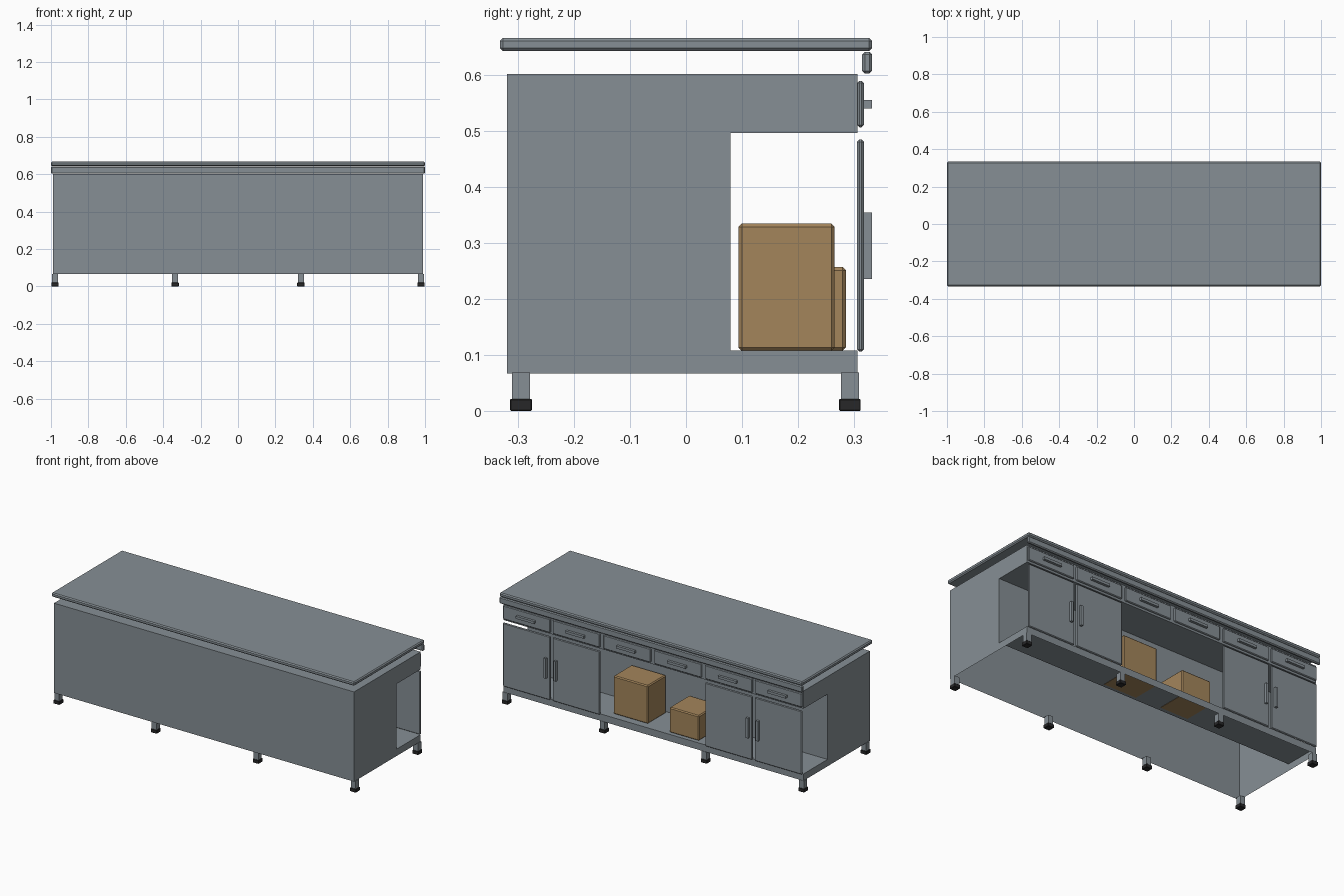
import bpy
import bmesh
from mathutils import Vector

if "Cube" in bpy.data.objects:
    bpy.data.objects.remove(bpy.data.objects["Cube"])


def material(name, rgb):
    m = bpy.data.materials.new(name)
    m.diffuse_color = (*rgb, 1)
    m.use_nodes = True
    m.node_tree.nodes["Principled BSDF"].inputs["Base Color"].default_value = m.diffuse_color
    return m


GREY = material("painted_grey", (0.24, 0.275, 0.30))
BLACK = material("black_rubber", (0.02, 0.02, 0.021))
BROWN = material("cardboard_brown", (0.37, 0.235, 0.105))


def finish(bm, name, mat):
    mesh = bpy.data.meshes.new(name)
    bm.to_mesh(mesh)
    bm.free()
    mesh.materials.append(mat)
    ob = bpy.data.objects.new(name, mesh)
    bpy.context.collection.objects.link(ob)
    return ob


def box(name, x, y, z, mat=GREY, bevel=0.0):
    """Box from (min, max) ranges, with an optional single chamfer."""
    bm = bmesh.new()
    bmesh.ops.create_cube(bm, size=1)
    lo, hi = Vector((x[0], y[0], z[0])), Vector((x[1], y[1], z[1]))
    for v in bm.verts:
        v.co = (lo + hi) / 2 + v.co * (hi - lo)
    if bevel:
        bmesh.ops.bevel(bm, geom=bm.edges[:], offset=bevel, segments=1,
                        affect='EDGES', profile=0.5)
    return finish(bm, name, mat)


def span(c, w):
    return (c - w / 2, c + w / 2)


# cabinet body: C-shaped profile run along x, open underneath
profile = [(-0.32, 0.067), (0.307, 0.067), (0.307, 0.108), (0.08, 0.108),
           (0.08, 0.497), (0.307, 0.497), (0.307, 0.602), (-0.32, 0.602)]
bm = bmesh.new()
cap = bm.faces.new([bm.verts.new((-0.99, y, z)) for y, z in profile])
ext = bmesh.ops.extrude_face_region(bm, geom=[cap], use_keep_orig=True)
for v in [g for g in ext["geom"] if isinstance(g, bmesh.types.BMVert)]:
    v.co.x = 0.99
bmesh.ops.recalc_face_normals(bm, faces=bm.faces[:])
underside = [f for f in bm.faces if all(v.co.z < 0.07 for v in f.verts)]
bmesh.ops.delete(bm, geom=underside, context='FACES')
finish(bm, "cabinet_body", GREY)

# worktop and the rail under its working edge
box("worktop", (-1, 1), (-0.333, 0.333), (0.643, 0.667), bevel=0.006)
box("worktop_rail", (-1, 1), (0.315, 0.333), (0.603, 0.642), bevel=0.005)

# legs with rubber feet
for x in (-0.978, -0.336, 0.336, 0.978):
    for y in (-0.295, 0.293):
        box("leg", span(x, 0.032), span(y, 0.032), (0.015, 0.068))
        box("foot", span(x, 0.039), span(y, 0.039), (0, 0.021), BLACK, 0.0015)

# drawers in six columns, doors under the outer two on each side
for s in (-1, 1):
    for i, c in enumerate((0.168, 0.503, 0.831)):
        x = s * c
        box("drawer_front", span(x, 0.312), (0.306, 0.318), (0.507, 0.590), bevel=0.004)
        box("drawer_handle", span(x, 0.12), (0.317, 0.333), (0.541, 0.556))
        if i > 0:
            hx = s * (0.667 + (0.033 if i == 2 else -0.033))
            box("door", span(x, 0.312), (0.306, 0.318), (0.106, 0.485), bevel=0.004)
            box("door_handle", span(hx, 0.015), (0.317, 0.333), (0.236, 0.355))

# cardboard boxes on the open shelf
box("large_carton", (0.065, 0.294), (0.094, 0.266), (0.107, 0.335), BROWN, 0.006)
box("small_carton", (-0.285, -0.089), (0.098, 0.286), (0.107, 0.257), BROWN, 0.006)
